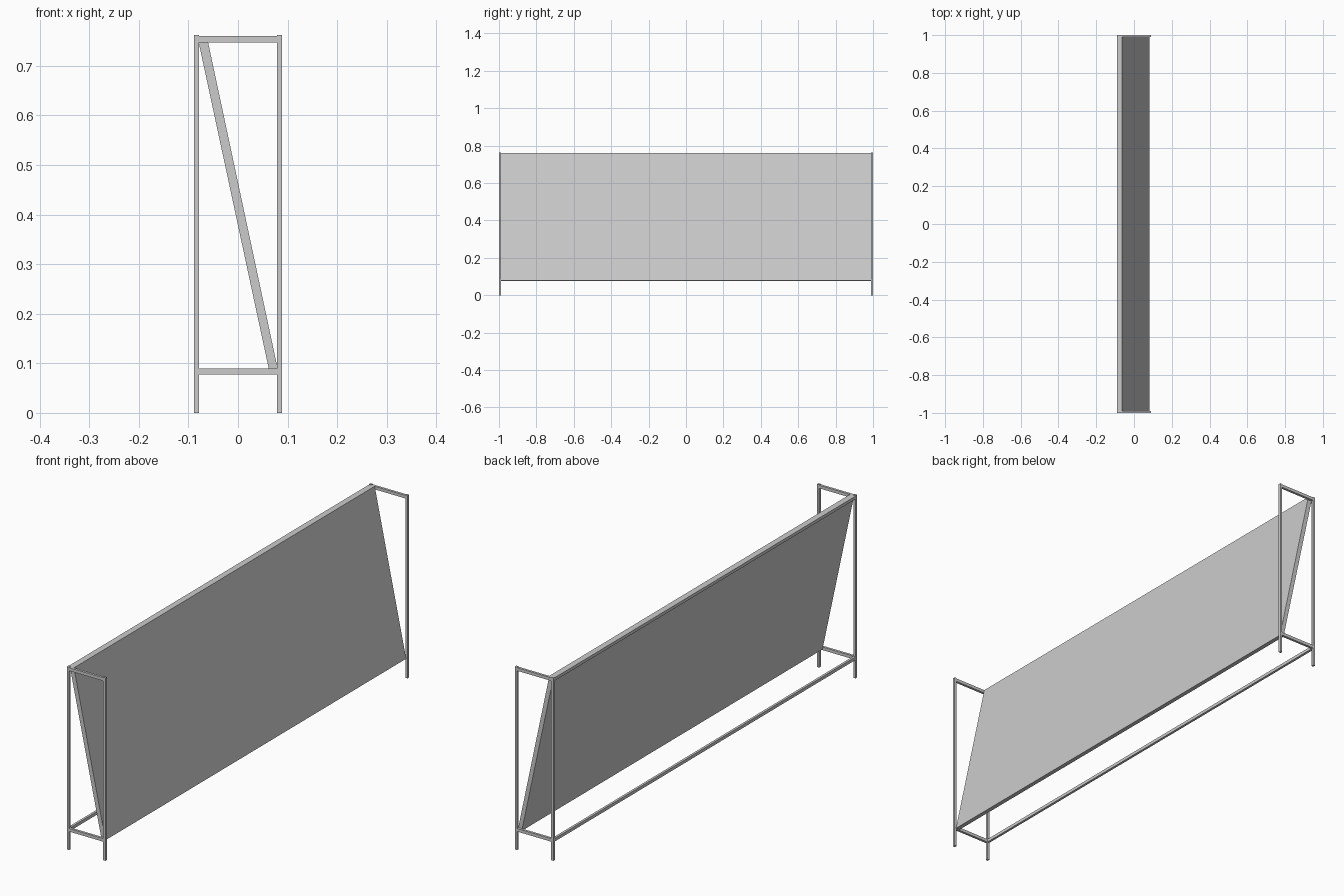
import bpy, bmesh

if "Cube" in bpy.data.objects:
    bpy.data.objects.remove(bpy.data.objects["Cube"])


def prism(name, profile, y0, y1):
    """Extrude an XZ outline along y."""
    bm = bmesh.new()
    face = bm.faces.new([bm.verts.new((x, y0, z)) for x, z in profile])
    ext = bmesh.ops.extrude_face_region(bm, geom=[face])
    moved = [v for v in ext["geom"] if isinstance(v, bmesh.types.BMVert)]
    bmesh.ops.translate(bm, verts=moved, vec=(0, y1 - y0, 0))
    bmesh.ops.recalc_face_normals(bm, faces=bm.faces[:])
    mesh = bpy.data.meshes.new(name)
    bm.to_mesh(mesh)
    bm.free()
    obj = bpy.data.objects.new(name, mesh)
    bpy.context.collection.objects.link(obj)
    return obj


def box(name, x0, x1, y0, y1, z0, z1):
    return prism(name, [(x0, z0), (x1, z0), (x1, z1), (x0, z1)], y0, y1)


OUT, INN = 0.089, 0.079      # post outer and inner x
END, EIN = 1.0, 0.99         # post outer and inner y
TOP = 0.76
LEVELS = {"lower": (0.077, 0.09), "upper": (0.747, TOP)}

for end, y0, y1 in (("front", -END, -EIN), ("back", EIN, END)):
    # Upright posts
    box(end + "_left_post", -OUT, -INN, y0, y1, 0, 0.762)
    box(end + "_right_post", INN, OUT, y0, y1, 0, 0.762)
    # Short crossbars of the end frames
    for level, (z0, z1) in LEVELS.items():
        box(f"{end}_{level}_crossbar", -INN, INN, y0, y1, z0, z1)

# Long rails on the left side
for level, (z0, z1) in LEVELS.items():
    box(level + "_long_rail", -OUT, -INN, -EIN, EIN, z0, z1)

# Slanted panel with level top and bottom edges
prism("slanted_panel",
      [(-0.082, TOP), (-0.063, TOP), (0.082, 0.08), (0.064, 0.08)],
      -EIN, EIN)
